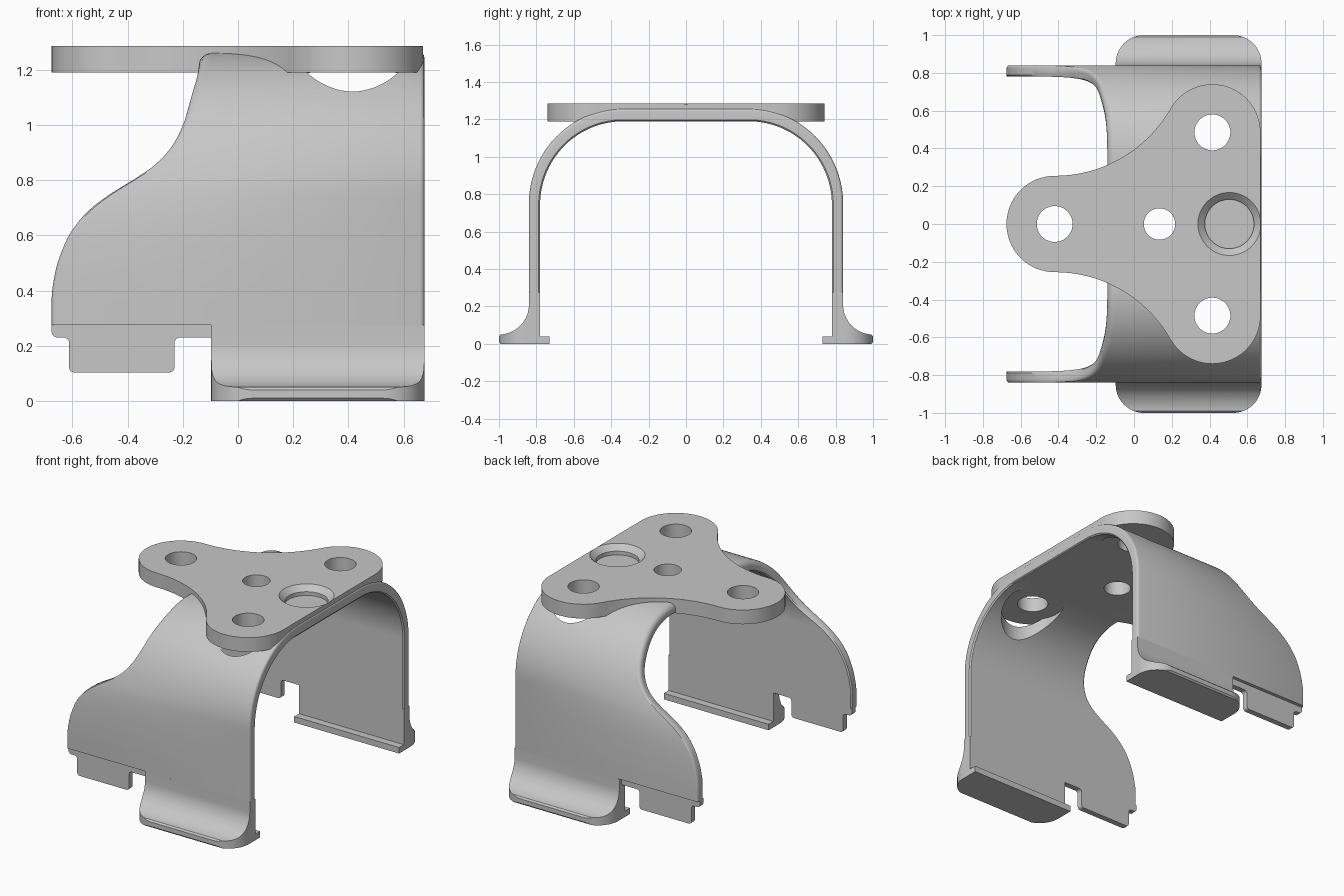
import bpy, bmesh
from math import sin, cos, pi, radians

if "Cube" in bpy.data.objects:
    bpy.data.objects.remove(bpy.data.objects["Cube"])

GREY = (0.57, 0.57, 0.57, 1)
metal = bpy.data.materials.new("satin_grey")
metal.diffuse_color = GREY
metal.use_nodes = True
metal.node_tree.nodes["Principled BSDF"].inputs["Base Color"].default_value = GREY

TOP, UNDER, RIGHT = 1.285, 1.19, 0.675


def make(name, bm):
    bmesh.ops.recalc_face_normals(bm, faces=bm.faces)
    mesh = bpy.data.meshes.new(name)
    bm.to_mesh(mesh)
    bm.free()
    mesh.materials.append(metal)
    ob = bpy.data.objects.new(name, mesh)
    bpy.context.collection.objects.link(ob)
    return ob


def skin(name, rings):
    """Closed solid through a list of equal sized rings."""
    bm = bmesh.new()
    rows = [[bm.verts.new(p) for p in ring] for ring in rings]
    n = len(rows[0])
    for a, b in zip(rows, rows[1:]):
        for i in range(n):
            j = (i + 1) % n
            bm.faces.new((a[i], a[j], b[j], b[i]))
    bm.faces.new(rows[0])
    bm.faces.new(rows[-1])
    return make(name, bm)


def prism(name, pts, axis, lo, hi):
    place = {"x": lambda u, v, t: (t, u, v),
             "y": lambda u, v, t: (u, t, v),
             "z": lambda u, v, t: (u, v, t)}[axis]
    return skin(name, [[place(u, v, t) for u, v in pts] for t in (lo, hi)])


def arc(cx, cy, r, a, b, n=16):
    steps = [radians(a + (b - a) * i / n) for i in range(n + 1)]
    return [(cx + r * cos(t), cy + r * sin(t)) for t in steps]


def lathe(name, x, y, profile, n=64):
    return skin(name, [[(x + r * cos(2 * pi * i / n), y + r * sin(2 * pi * i / n), z)
                        for i in range(n)] for r, z in profile])


def activate(ob):
    bpy.ops.object.select_all(action="DESELECT")
    ob.select_set(True)
    bpy.context.view_layer.objects.active = ob


def boolean(ob, cutter, operation="DIFFERENCE"):
    cutter.hide_render = True
    mod = ob.modifiers.new("cut", "BOOLEAN")
    mod.object, mod.operation, mod.solver = cutter, operation, "EXACT"
    activate(ob)
    bpy.ops.object.modifier_apply(modifier=mod.name)


def mirror_y(ob):
    mod = ob.modifiers.new("mirror", "MIRROR")
    mod.use_axis = (False, True, False)
    mod.use_mirror_merge = False
    activate(ob)
    bpy.ops.object.modifier_apply(modifier=mod.name)


# Arched shell: rounded strip swept over the arch, left edge follows a curve
EDGE = [(0.27, -.675), (.40, -.675), (.5, -.655), (.6, -.615), (.68, -.555),
        (.74, -.48), (.79, -.40), (.83, -.335), (.88, -.275), (.95, -.225),
        (1.02, -.195), (1.12, -.17), (1.2, -.148), (1.26, -.14)]


def edge_at(z):
    z = min(max(z, EDGE[0][0]), EDGE[-1][0])
    for (z0, x0), (z1, x1) in zip(EDGE, EDGE[1:]):
        if z <= z1:
            return x0 + (x1 - x0) * (z - z0) / (z1 - z0)


def smooth_edge(z):
    return sum(edge_at(z + d * 0.01) for d in range(-3, 4)) / 7


def station(y, z, angle, side):
    """Cross-section with rounded edges; angle 0 is the wall, pi/2 the top."""
    t = 2 * angle / pi
    thick = 0.06 + 0.01 * t
    left = smooth_edge(z)
    wide, deep = 0.012 + 0.035 * t, 0.02 + 0.02 * t
    section = [(left + wide * (1 - sin(a)), -deep * (1 - cos(a)))
               for a in (pi / 2 * k / 4 for k in range(4, -1, -1))]
    section = [(left + wide * (1 - sin(k * pi / 8)), -deep * (1 - cos(k * pi / 8)))
               for k in range(4, -1, -1)]
    section += [(RIGHT - 0.015 * (1 - sin(k * pi / 6)), -0.015 * (1 - cos(k * pi / 6)))
                for k in range(4)]
    section += [(RIGHT, 0.008 - thick), (RIGHT - 0.008, -thick),
                (left + 0.008, -thick), (left, 0.008 - thick)]
    return [(x, side * (y + n * cos(angle)), z + n * sin(angle)) for x, n in section]


CY, CZ, R = 0.33, 0.75, 0.51
half = [(CY + R, 0.275 + (CZ - 0.275) * i / 24, 0) for i in range(24)]
half += [(CY + R * cos(a), CZ + R * sin(a), a) for a in (pi / 2 * i / 32 for i in range(33))]
rings = [station(*s, -1) for s in half] + [station(*s, 1) for s in reversed(half)]
shell = skin("arched_shell", rings)

# Three-lobed mounting plate
LOBE, SIDE, FILLET = 0.255, 0.485, 0.705
outline = arc(-.42, 0, LOBE, 90, 270, 32)
outline += arc(-.42, -.96, FILLET, 90, 29.6, 24)[1:]
outline += arc(.415, -SIDE, LOBE, 209.6, 360, 32)[1:]
outline += arc(.415, SIDE, LOBE, 0, 150.4, 32)
outline += arc(-.42, .96, FILLET, -29.6, -90, 24)[1:-1]
plate = prism("mounting_plate", outline, "z", UNDER, TOP)

# Bolt holes, round recess and the clearance pockets below the side lobes
cutters = []
for x, y, r in ((-.42, 0, .095), (.415, SIDE, .095), (.415, -SIDE, .095), (.135, 0, .083)):
    hole = lathe("hole_cutter", x, y, [(r, 1.0), (r, 1.4)])
    boolean(plate, hole)
    if y == 0 and x > 0:
        boolean(shell, hole)
    cutters.append(hole)
    if y != 0:
        pocket = lathe("pocket_cutter", x, y, [(.195, 0.9), (.195, 1.4)])
        boolean(shell, pocket)
        cutters.append(pocket)
recess = lathe("recess_cutter", .505, 0, [(.13, 1.225), (.13, 1.25), (.174, 1.292)])
boolean(plate, recess)
boolean(shell, recess)
cutters.append(recess)

# Flared feet with rounded outer corners and an inner lip
flare = [(.73, 0), (.99, 0), (1.0, .01), (1.0, .04), (.99, .05)]
flare += arc(1.0, .21, .16, 265, 180, 16)
flare += [(.84, .275), (.78, .275), (.78, .04), (.73, .04)]
feet = prism("flared_feet", flare, "x", -.3, .9)
footprint = [(-.097, .7), (RIGHT, .7)]
footprint += arc(RIGHT - .15, .85, .15, 0, 90) + arc(.053, .85, .15, 90, 180)
trim = prism("foot_trim", footprint, "z", -.1, .5)
boolean(feet, trim, "INTERSECT")
cutters.append(trim)
mirror_y(feet)

# Thin stepped tabs under the free wall ends
r = 0.02
tab = [(-.09, .28), (-.675, .28)]
tab += arc(-.675 + r, .23 + r, r, 180, 270, 5)
tab += arc(-.612 - r, .23 - r, r, 90, 0, 5)
tab += arc(-.612 + r, .103 + r, r, 180, 270, 5)
tab += arc(-.23 - r, .103 + r, r, 270, 360, 5)
tab += arc(-.23 + r, .23 - r, r, 180, 90, 5)
tab += [(-.09, .23)]
tabs = prism("locking_tabs", tab, "y", .78, .818)
mirror_y(tabs)

for ob in cutters:
    bpy.data.objects.remove(ob)
for ob in (shell, plate, feet, tabs):
    activate(ob)
    bpy.ops.object.shade_smooth_by_angle(angle=radians(32))
